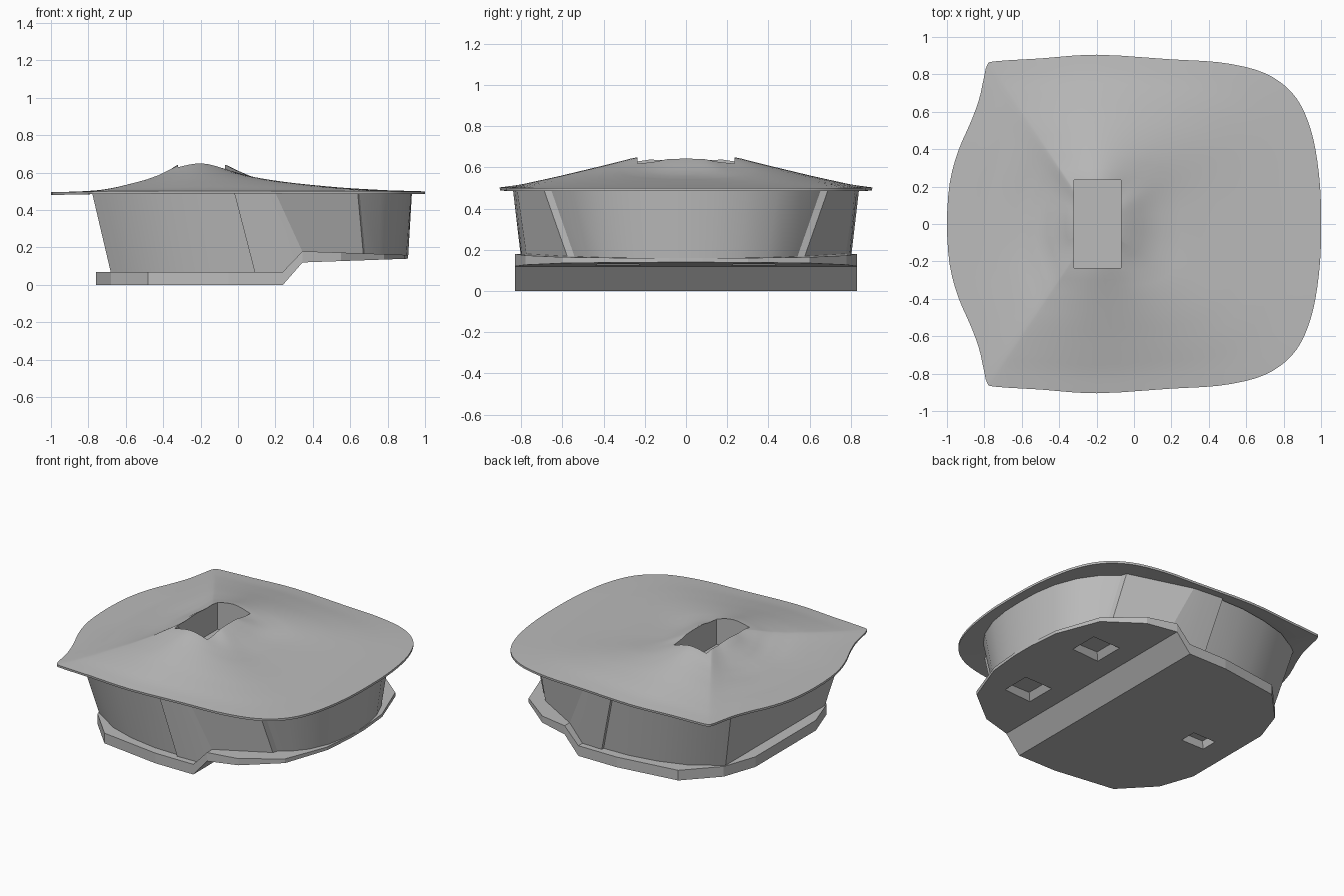
import bpy, bmesh, math

if "Cube" in bpy.data.objects:
    bpy.data.objects.remove(bpy.data.objects["Cube"])

grey = bpy.data.materials.new("light grey")
grey.diffuse_color = (0.5, 0.5, 0.5, 1)
grey.use_nodes = True
grey.node_tree.nodes["Principled BSDF"].inputs["Base Color"].default_value = grey.diffuse_color


def make(name, bm, smooth=None):
    bmesh.ops.recalc_face_normals(bm, faces=bm.faces)
    me = bpy.data.meshes.new(name)
    bm.to_mesh(me)
    bm.free()
    ob = bpy.data.objects.new(name, me)
    bpy.context.collection.objects.link(ob)
    me.materials.append(grey)
    if smooth:
        bpy.ops.object.select_all(action='DESELECT')
        ob.select_set(True)
        bpy.context.view_layer.objects.active = ob
        bpy.ops.object.shade_smooth_by_angle(angle=math.radians(smooth))
    return ob


def lerp(table, v):
    for (a, p), (b, q) in zip(table, table[1:]):
        if v <= b:
            return p + (q - p) * max(0, (v - a) / (b - a))
    return table[-1][1]


def bake(ob):
    # apply modifiers
    dg = bpy.context.evaluated_depsgraph_get()
    ob.data = bpy.data.meshes.new_from_object(ob.evaluated_get(dg))
    ob.modifiers.clear()


def cut(ob, cutters):
    for c in cutters:
        m = ob.modifiers.new("cut", 'BOOLEAN')
        m.operation, m.solver, m.object = 'DIFFERENCE', 'EXACT', c
        c.hide_render = True
    bake(ob)
    for c in cutters:
        bpy.data.objects.remove(c)


def taper_box(name, x, y, z0, z1, sx, sy, k=1.0):
    bm = bmesh.new()
    bmesh.ops.create_cube(bm, size=1)
    for v in bm.verts:
        s = k if v.co.z > 0 else 1
        v.co = (x + v.co.x * sx * s, y + v.co.y * sy * s, z1 if v.co.z > 0 else z0)
    return make(name, bm)


# Stepped base slab, lofted through stations along x
slab_top = [(-1, .07), (.24, .07), (.345, .18), (.91, .16)]
slab_bottom = [(-1, 0), (.24, 0), (.345, .12), (.91, .14)]
stations = [(-.76, .33), (-.68, .56), (-.48, .77), (-.05, .83), (.24, .83),
            (.345, .83), (.55, .78), (.78, .6), (.89, .3), (.91, .08)]
bm = bmesh.new()
rows = []
for x, y in stations:
    b, t = lerp(slab_bottom, x), lerp(slab_top, x)
    rows.append([bm.verts.new(p) for p in ((x, -y, b), (x, y, b), (x, y, t), (x, -y, t))])
for r, s in zip(rows, rows[1:]):
    for i in range(4):
        j = (i + 1) % 4
        bm.faces.new((r[i], r[j], s[j], s[i]))
bm.faces.new(rows[0])
bm.faces.new(rows[-1])
slab = make("base_slab", bm)

# Tapered sockets in the underside
cut(slab, [taper_box("socket", .59, .33, .1, .166, .25, .25, .6),
           taper_box("socket", .59, -.33, .1, .166, .25, .25, .6),
           taper_box("socket", -.5, .03, -.01, .05, .18, .12, .85)])

# Outward-leaning wall: (top x, top y, bottom x, bottom y) for the half plan
half = [(.93, 0, .91, 0), (.925, .15, .9, .13), (.9, .3, .875, .26),
        (.84, .45, .82, .39), (.76, .56, .755, .475), (.65, .655, .68, .54),
        (.64, .69, .67, .575), (.2, .82, .345, .775), (.1, .83, .24, .785),
        (-.02, .84, .09, .79), (-.02, .82, .09, .77), (-.2, .82, -.1, .765),
        (-.4, .79, -.3, .73), (-.58, .74, -.48, .67), (-.72, .66, -.62, .58),
        (-.78, .62, -.68, .54)]
ring = half + [(a, -b, c, -d) for a, b, c, d in reversed(half[1:])]
bm = bmesh.new()
pairs = [(bm.verts.new((a, b, .492)), bm.verts.new((c, d, lerp(slab_top, c) - .004)))
         for a, b, c, d in ring]
for i, (t, b) in enumerate(pairs):
    t2, b2 = pairs[(i + 1) % len(pairs)]
    bm.faces.new((t, b, b2, t2))
make("wall", bm, 15)

# Roof outline, upper half from right to left, smoothed
edge = [(1, 0), (.995, .2), (.97, .4), (.93, .55), (.87, .67), (.78, .76),
        (.65, .825), (.45, .865), (.2, .88), (-.2, .905), (-.5, .885), (-.74, .87),
        (-.785, .85), (-.805, .77), (-.83, .66), (-.875, .54), (-.94, .39),
        (-.985, .22), (-1, 0)]
edge = edge + [(x, -y) for x, y in reversed(edge[1:-1])]


def catmull(p, n):
    out = []
    for i in range(len(p)):
        a, b, c, d = (p[(i + k - 1) % len(p)] for k in range(4))
        for s in range(n):
            u = s / n
            out.append(tuple(b[m] + .5 * u * (c[m] - a[m] + u * (
                2 * a[m] - 5 * b[m] + 4 * c[m] - d[m] + u * (3 * (b[m] - c[m]) + d[m] - a[m])))
                for m in (0, 1)))
    return out


# Roof height along rays from the peak, blended by direction
left = [(0, .667), (.08, .661), (.15, .645), (.25, .592), (.375, .542), (.5, .518), (.75, .499), (1, .496)]
right = [(0, .667), (.05, .662), (.11, .645), (.167, .61), (.25, .567), (.33, .547),
         (.5, .53), (.67, .516), (.83, .506), (1, .5)]
side = [(0, .667), (.15, .661), (.27, .649), (.44, .61), (.67, .56), (.89, .516), (1, .503)]
cx, rings = -.2, 24
bm = bmesh.new()
peak = bm.verts.new((cx, 0, .667))
prev = None
outline = catmull(edge, 3)
for k in range(1, rings + 1):
    t = k / rings
    loop = []
    for x, y in outline:
        dx = x - cx
        w = abs(y / math.hypot(dx, y)) ** 3
        z = lerp(side, t) * w + lerp(left if dx < 0 else right, t) * (1 - w)
        loop.append(bm.verts.new((cx + dx * t, y * t, z)))
    n = len(loop)
    for i in range(n):
        j = (i + 1) % n
        if prev:
            bm.faces.new((prev[i], loop[i], loop[j], prev[j]))
        else:
            bm.faces.new((peak, loop[i], loop[j]))
    prev = loop
roof = make("roof", bm)
if roof.data.polygons[0].normal.z < 0:
    roof.data.flip_normals()
m = roof.modifiers.new("thickness", 'SOLIDIFY')
m.thickness, m.offset = .015, -1
bake(roof)
cut(roof, [taper_box("hole_cutter", -.195, 0, .4, .8, .25, .47)])
bpy.ops.object.select_all(action='DESELECT')
roof.select_set(True)
bpy.context.view_layer.objects.active = roof
bpy.ops.object.shade_smooth_by_angle(angle=math.radians(35))

# Open-topped shaft below the roof hole
bm = bmesh.new()
x0, x1, xm, y = -.321, -.069, -.195, .236
plan = [(x0, -y, .615), (xm, -y, .64), (x1, -y, .61), (x1, 0, .637),
        (x1, y, .61), (xm, y, .64), (x0, y, .615), (x0, 0, .637)]
tops = [bm.verts.new(p) for p in plan]
lows = [bm.verts.new((p[0], p[1], .445)) for p in plan]
for i in range(8):
    j = (i + 1) % 8
    bm.faces.new((tops[i], tops[j], lows[j], lows[i]))
bm.faces.new(lows)
shaft = make("roof_shaft", bm)
shaft.data.flip_normals()
